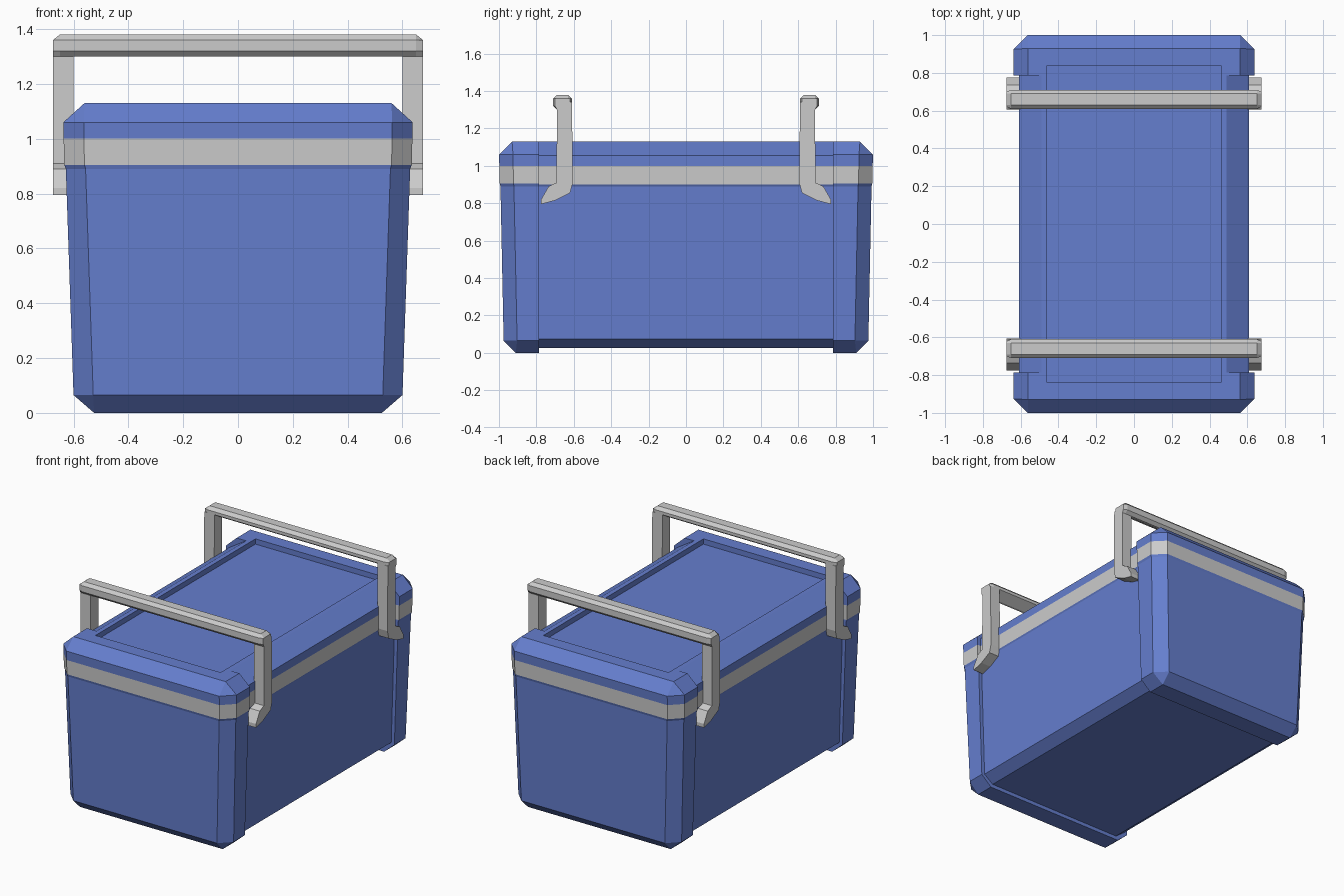
import bpy, bmesh

if "Cube" in bpy.data.objects:
    bpy.data.objects.remove(bpy.data.objects["Cube"])

blue = bpy.data.materials.new("blue_plastic")
blue.diffuse_color = (0.13, 0.21, 0.62, 1)
blue.use_nodes = True
blue.node_tree.nodes["Principled BSDF"].inputs["Base Color"].default_value = blue.diffuse_color
STEP = 0.785          # y where the wide ends meet the narrower middle


def finish(name, bm, mat=None):
    bmesh.ops.remove_doubles(bm, verts=bm.verts, dist=1e-5)
    bmesh.ops.dissolve_degenerate(bm, edges=bm.edges, dist=1e-5)
    me = bpy.data.meshes.new(name)
    bm.to_mesh(me)
    bm.free()
    ob = bpy.data.objects.new(name, me)
    bpy.context.collection.objects.link(ob)
    if mat:
        me.materials.append(mat)
    return ob


def skin(bm, rings):
    vs = [[bm.verts.new(p) for p in r] for r in rings]
    n = len(rings[0])
    for a, b in zip(vs, vs[1:]):
        for i in range(n):
            j = (i + 1) % n
            bm.faces.new((a[i], a[j], b[j], b[i]))
    return vs


# Box outline: end half-width, end half-length, corner cut, height, middle half-width, middle height
def outline(w, y, c, z, wm, zm):
    q = [(wm, STEP, zm), (w, STEP, z), (w, y - c, z), (w - c, y, z)]
    ring = []
    for sx, sy, pts in ((1, 1, q), (-1, 1, q[::-1]), (-1, -1, q), (1, -1, q[::-1])):
        ring += [(sx * px, sy * py, pz) for px, py, pz in pts]
    return ring


def box_part(name, levels, mat=None):
    bm = bmesh.new()
    skin(bm, [outline(*l) for l in levels])
    return finish(name, bm, mat)


# Tapered tub with raised middle underside
box_part("tub", [
    (0, .91, 0, 0, 0, .025),
    (.525, .91, 0, 0, .51, .025),
    (.60, .975, .072, .065, .577, .075),
    (.628, .992, .072, .89, .603, .89),
    (.634, .996, .074, .905, .608, .90)], blue)

# Grey band
box_part("rim_band", [
    (.634, .996, .074, .905, .608, .90),
    (.636, .998, .074, 1.0, .61, 1.0)])

# Lid with bevelled edge and recessed panel
box_part("lid", [
    (.636, .998, .074, 1.0, .61, 1.0),
    (.637, 1.0, .075, 1.06, .61, 1.055),
    (.56, .93, 0, 1.13, .49, 1.13),
    (.46, .84, 0, 1.13, .46, 1.13),
    (.46, .84, 0, 1.095, .46, 1.095),
    (0, .84, 0, 1.095, 0, 1.095)], blue)


# Prism along x from (y, z) sections
def prism(bm, sections):
    vs = skin(bm, [[(x, y, z) for y, z in pts] for x, pts in sections])
    bm.faces.new(vs[0][::-1])
    bm.faces.new(vs[-1])


# Grip bar section, and arm section with hooked foot
bar = [(.61, 1.34), (.675, 1.30), (.69, 1.30), (.71, 1.32),
       (.71, 1.36), (.69, 1.38), (.63, 1.38), (.61, 1.36)]
tip = [(min(max(y, .62), .70), min(z, 1.36)) for y, z in bar]
arm = [(.61, 1.34), (.605, .91), (.62, .855), (.70, .815), (.775, .795),
       (.775, .82), (.735, .89), (.692, .91), (.69, 1.34)]

for name, s in (("front_handle", -1), ("back_handle", 1)):
    bm = bmesh.new()
    prism(bm, [(-.675, tip), (-.65, bar), (.65, bar), (.675, tip)])
    for side in (-1, 1):
        prism(bm, [(x, arm) for x in sorted((side * .60, side * .675))])
    for v in bm.verts:
        v.co.y *= s
    bmesh.ops.recalc_face_normals(bm, faces=bm.faces)
    finish(name, bm)
